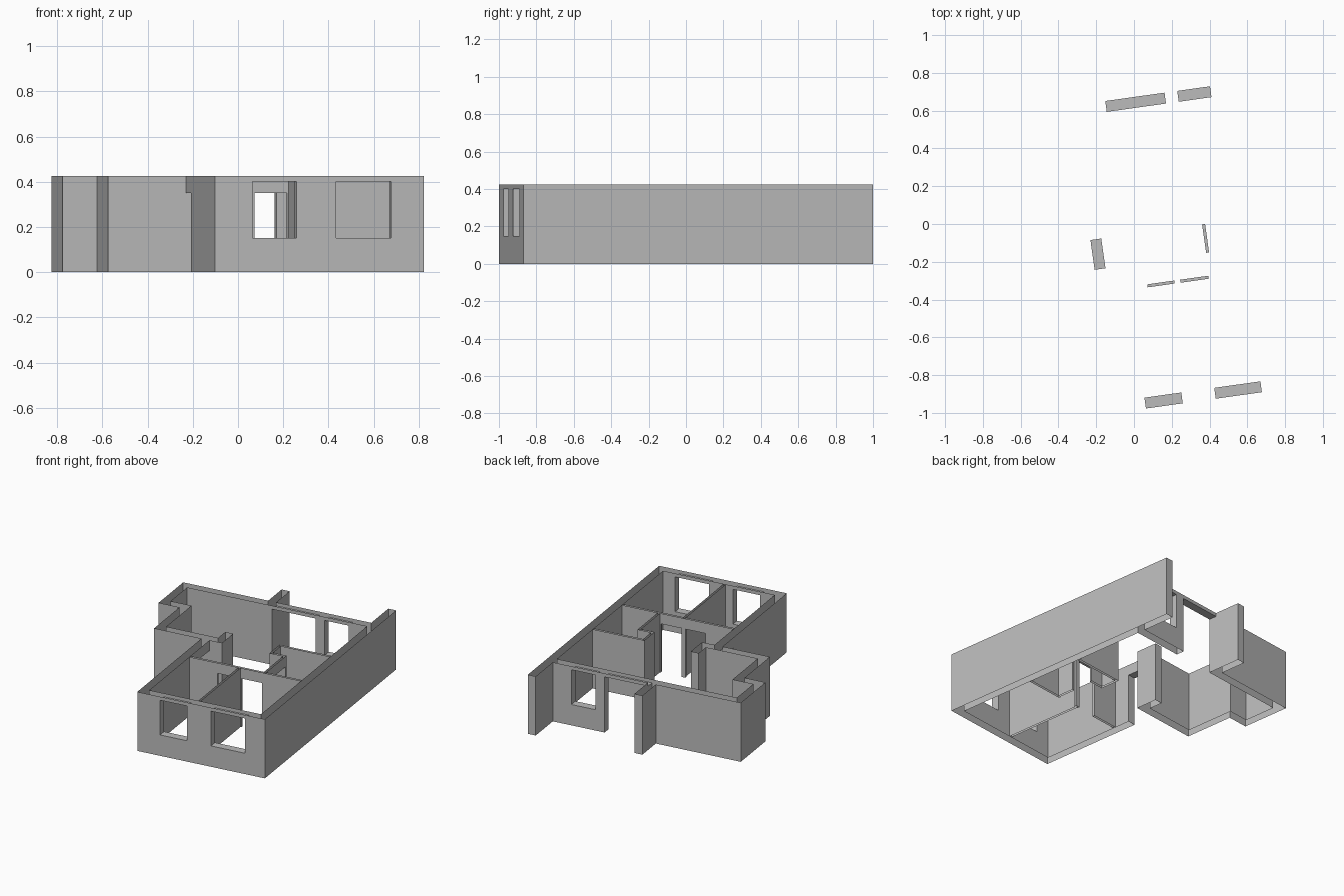
import bpy, bmesh, math
from mathutils import Matrix

cube = bpy.data.objects.get("Cube")
if cube:
    bpy.data.objects.remove(cube, do_unlink=True)

H = 0.425            # wall height
T = 0.058            # outer wall thickness
W, BACK, LONG = 0.934, 1.642, 1.887
PLACE = Matrix.Translation((-0.102, -1.0, 0)) @ Matrix.Rotation(math.radians(8), 4, 'Z')

plaster = bpy.data.materials.new("plaster grey")
plaster.use_nodes = True
plaster.diffuse_color = (0.5, 0.5, 0.5, 1)
plaster.node_tree.nodes["Principled BSDF"].inputs["Base Color"].default_value = (0.5, 0.5, 0.5, 1)


def wall(u0, u1, v0, v1):
    """Full-height wall block on the plan."""
    return (u0, u1), (v0, v1), (0, H)


def opening(u0, u1, v0, v1, z0, z1):
    return (u0, u1), (v0, v1), (z0, z1)


def inside(point, blocks):
    return any(all(lo < p < hi for p, (lo, hi) in zip(point, b)) for b in blocks)


def build_walls(name, walls, openings):
    """Merge wall blocks, remove openings and keep the skin, open at top and foot."""
    cuts = [sorted({round(x, 4) for b in walls + openings for x in b[a]}) for a in range(3)]
    size = [len(c) - 1 for c in cuts]

    def filled(cell):
        if any(i < 0 or i >= n for i, n in zip(cell, size)):
            return False
        mid = [(c[i] + c[i + 1]) / 2 for c, i in zip(cuts, cell)]
        return inside(mid, walls) and not inside(mid, openings)

    bm = bmesh.new()
    verts = {}

    def corner(key):
        if key not in verts:
            verts[key] = bm.verts.new([c[i] for c, i in zip(cuts, key)])
        return verts[key]

    cells = [(i, j, k) for i in range(size[0]) for j in range(size[1]) for k in range(size[2])]
    for cell in filter(filled, cells):
        for axis in range(3):
            for side in (0, 1):
                beside = list(cell)
                beside[axis] += 2 * side - 1
                if filled(beside):
                    continue
                if axis == 2 and not 0 <= beside[2] < size[2]:
                    continue
                a, b = (axis + 1) % 3, (axis + 2) % 3
                ring = []
                for da, db in ((0, 0), (1, 0), (1, 1), (0, 1)):
                    key = list(cell)
                    key[axis] += side
                    key[a] += da
                    key[b] += db
                    ring.append(corner(tuple(key)))
                bm.faces.new(ring if side else ring[::-1])
    bmesh.ops.dissolve_limit(bm, angle_limit=0.01, verts=bm.verts[:], edges=bm.edges[:])
    mesh = bpy.data.meshes.new(name)
    bm.to_mesh(mesh)
    bm.free()
    mesh.materials.append(plaster)
    obj = bpy.data.objects.new(name, mesh)
    obj.matrix_world = PLACE
    bpy.context.collection.objects.link(obj)


# Outer walls
SIDE, BAY, STEP, ALCOVE = 0.924, -0.347, 1.288, -0.5
outer = [
    wall(0, W, 0, T),                              # front
    wall(W - T, W, 0, LONG),                       # long side
    wall(0, T, 0, SIDE + T),                       # entrance side
    wall(BAY, 0.15, SIDE, SIDE + T),               # bay front
    wall(0.15 - T, 0.15, SIDE, 1.084),             # bay return
    wall(BAY, BAY + T, SIDE, STEP + T),            # bay side
    wall(ALCOVE, BAY + T, STEP, STEP + T),         # alcove front
    wall(ALCOVE, ALCOVE + T, STEP, BACK),          # alcove side
    wall(ALCOVE, W, BACK - T, BACK),               # back
    wall(0.122, 0.122 + T, BACK - T, 1.835),       # terrace divider
]
outer_openings = [
    opening(0.167, 0.364, 0, T, 0.15, 0.4),        # front windows
    opening(0.54, 0.787, 0, T, 0.15, 0.4),
    opening(0, T, 0.765, SIDE, 0, 0.35),           # entrance door
    opening(0.18, 0.497, BACK - T, BACK, 0, 0.4),  # terrace door
    opening(0.565, 0.74, BACK - T, BACK, 0.15, 0.4),
]
build_walls("outer_walls", outer, outer_openings)

# Thin room partitions
t = 0.016
R = W - T
inner = [
    wall(T, R, 0.634, 0.634 + t),                  # cross wall
    wall(0.417, 0.417 + t, T, 0.634 + t),          # bedroom divider
    wall(0.597, 0.597 + t, 0.634, SIDE + t),       # bathroom door wall
    wall(0.497, 0.597 + t, SIDE, SIDE + t),        # bathroom jog
    wall(0.497, 0.497 + t, SIDE, 1.07),            # bathroom side
    wall(0.497, R, 1.07 - t, 1.07),                # bathroom back
]
inner_openings = [
    opening(0.265, 0.41, 0.634, 0.634 + t, 0, 0.35),
    opening(0.441, 0.591, 0.634, 0.634 + t, 0, 0.35),
    opening(0.597, 0.597 + t, 0.772, SIDE, 0, 0.35),
]
build_walls("inner_partitions", inner, inner_openings)
